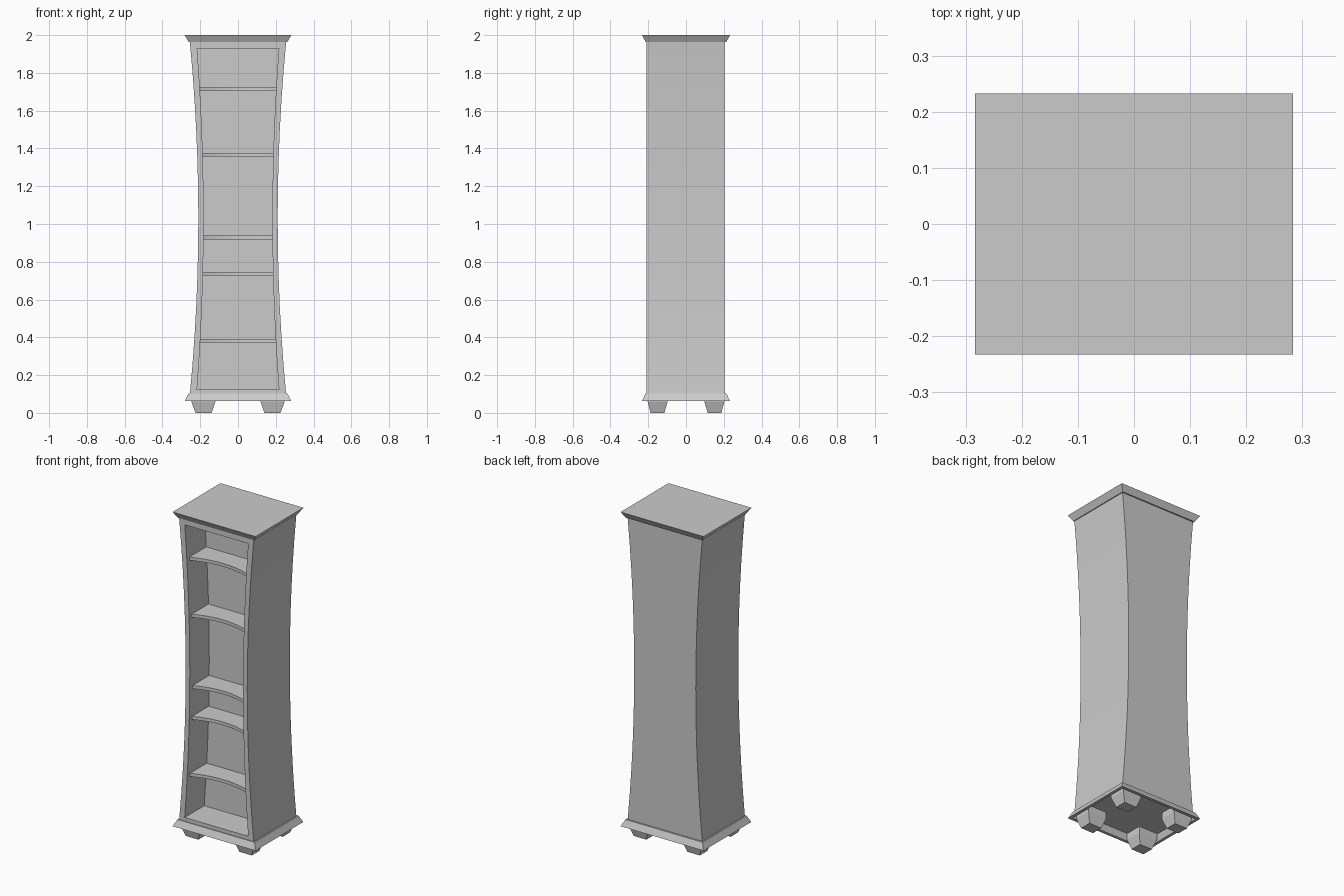
import bpy, bmesh

# Remove the default cube
cube = bpy.data.objects.get("Cube")
if cube:
    bpy.data.objects.remove(cube, do_unlink=True)

GREY = (0.6, 0.6, 0.6, 1)
mat = bpy.data.materials.new("plain grey")
mat.use_nodes = True
mat.diffuse_color = GREY
mat.node_tree.nodes["Principled BSDF"].inputs["Base Color"].default_value = GREY

Z_BOTTOM, Z_TOP, Z_WAIST = 0.10, 1.965, 1.03
FRONT, BACK, PANEL = -0.21, 0.205, -0.02


def finish(name, bm):
    bmesh.ops.recalc_face_normals(bm, faces=bm.faces[:])
    mesh = bpy.data.meshes.new(name)
    bm.to_mesh(mesh)
    bm.free()
    mesh.materials.append(mat)
    obj = bpy.data.objects.new(name, mesh)
    bpy.context.collection.objects.link(obj)
    return obj


def prism(name, points, offset):
    """Extrude a closed outline of 3D points along an offset."""
    bm = bmesh.new()
    face = bm.faces.new([bm.verts.new(p) for p in points])
    new = bmesh.ops.extrude_face_region(bm, geom=[face])["geom"]
    verts = [v for v in new if isinstance(v, bmesh.types.BMVert)]
    bmesh.ops.translate(bm, verts=verts, vec=offset)
    return finish(name, bm)


def loft(name, rings, close=True):
    """Join rectangles given as (x0, x1, y0, y1, z)."""
    bm = bmesh.new()
    loops = [[bm.verts.new(p) for p in
              ((a, c, z), (b, c, z), (b, d, z), (a, d, z))] for a, b, c, d, z in rings]
    for low, high in zip(loops, loops[1:]):
        for i in range(4):
            j = (i + 1) % 4
            bm.faces.new((low[i], low[j], high[j], high[i]))
    if close:
        bm.faces.new(loops[0])
        bm.faces.new(loops[-1])
    return finish(name, bm)


def half_width(z, waist, flare):
    return waist + flare * ((z - Z_WAIST) / (Z_TOP - Z_WAIST)) ** 2


def outline(z0, z1, y, waist, flare, steps=12):
    """Waisted outline in the front plane."""
    zs = [z0 + (z1 - z0) * i / steps for i in range(steps + 1)]
    right = [(half_width(z, waist, flare), y, z) for z in zs]
    return right + [(-x, y, z) for x, y, z in reversed(right)]


def smooth(obj):
    bpy.ops.object.select_all(action="DESELECT")
    obj.select_set(True)
    bpy.context.view_layer.objects.active = obj
    bpy.ops.object.shade_smooth_by_angle(angle=0.5)


# Waisted cabinet with its front opening
cabinet = prism("cabinet", outline(Z_BOTTOM, Z_TOP, FRONT, 0.21, 0.045),
                (0, BACK - FRONT, 0))
cutter = prism("opening_cutter", outline(0.125, 1.93, FRONT - 0.1, 0.182, 0.037),
               (0, PANEL - FRONT + 0.1, 0))
cut = cabinet.modifiers.new("opening", "BOOLEAN")
cut.operation = "DIFFERENCE"
cut.solver = "EXACT"
cut.object = cutter
bpy.context.view_layer.objects.active = cabinet
bpy.ops.object.modifier_apply(modifier=cut.name)
bpy.data.objects.remove(cutter, do_unlink=True)
smooth(cabinet)

# Shelves with a hollowed front edge
for n, z in enumerate((0.372, 0.727, 0.918, 1.357, 1.705)):
    w = half_width(z, 0.182, 0.037) + 0.004
    steps = 10
    edge = []
    for i in range(steps + 1):
        t = 2 * i / steps - 1
        edge.append((w * t, FRONT + 0.025 + 0.04 * (1 - t * t), z))
    shelf = prism(f"shelf_{n + 1}", edge + [(w, PANEL + 0.01, z), (-w, PANEL + 0.01, z)],
                  (0, 0, 0.02))
    smooth(shelf)

# Flared cornice, and a hollow flared skirt around the base
loft("cornice", [(-0.26, 0.26, -0.213, 0.213, 1.963), (-0.283, 0.283, -0.233, 0.233, 2.0)])
loft("skirt", [(-0.25, 0.25, -0.2, 0.2, 0.102), (-0.263, 0.263, -0.215, 0.215, 0.102),
               (-0.283, 0.283, -0.233, 0.233, 0.062), (-0.265, 0.265, -0.215, 0.215, 0.062),
               (-0.25, 0.25, -0.2, 0.2, 0.102)], close=False)

# Four tapered feet
for side, sx in (("left", 1), ("right", -1)):
    for end, sy in (("front", -1), ("back", 1)):
        rings = []
        for x0, x1, y0, y1, z in ((0.14, 0.225, 0.115, 0.187, 0),
                                  (0.12, 0.247, 0.097, 0.203, 0.06),
                                  (0.12, 0.247, 0.097, 0.203, 0.102)):
            xs, ys = sorted((sx * x0, sx * x1)), sorted((sy * y0, sy * y1))
            rings.append((*xs, *ys, z))
        loft(f"{end}_{side}_foot", rings)
